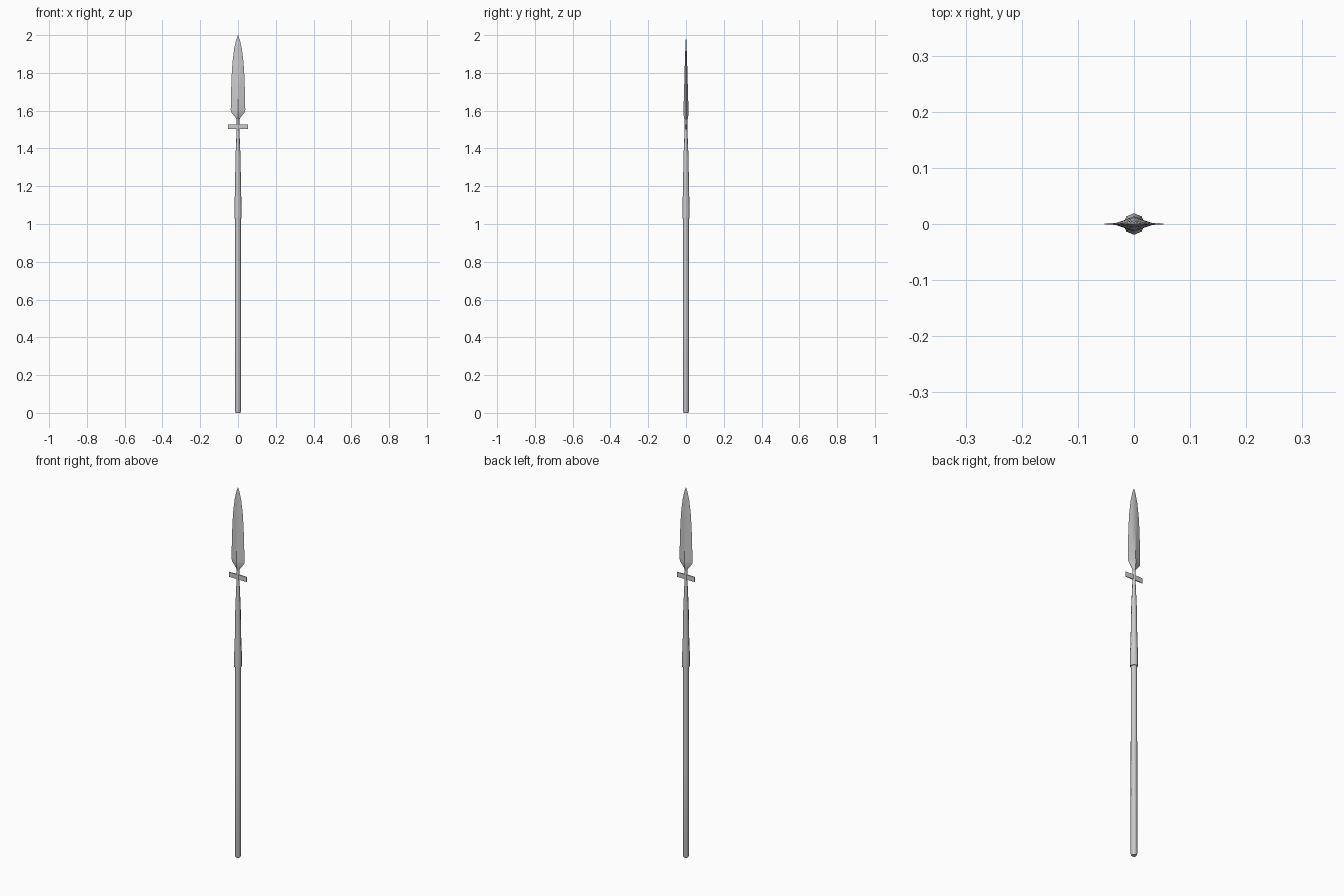
import bpy, bmesh, math

if "Cube" in bpy.data.objects:
    bpy.data.objects.remove(bpy.data.objects["Cube"])


def loft(name, rings, smooth_angle):
    """Skin a stack of equal-sized rings, capped at both ends, normals outward."""
    bm = bmesh.new()
    rows = [[bm.verts.new(p) for p in r] for r in rings]
    n = len(rings[0])
    for a, b in zip(rows, rows[1:]):
        for j in range(n):
            k = (j + 1) % n
            bm.faces.new((a[j], a[k], b[k], b[j]))
    bm.faces.new(rows[0])
    bm.faces.new(rows[-1])
    bmesh.ops.recalc_face_normals(bm, faces=bm.faces)
    mesh = bpy.data.meshes.new(name)
    bm.to_mesh(mesh)
    bm.free()
    obj = bpy.data.objects.new(name, mesh)
    bpy.context.collection.objects.link(obj)
    bpy.ops.object.select_all(action='DESELECT')
    obj.select_set(True)
    bpy.context.view_layer.objects.active = obj
    bpy.ops.object.shade_smooth_by_angle(angle=math.radians(smooth_angle))
    return obj


def ring(r, z, sides=8):
    return [(r * math.cos(2 * math.pi * k / sides), r * math.sin(2 * math.pi * k / sides), z)
            for k in range(sides)]


def blade_ring(w, t, z):
    # diamond section with a central ridge
    a, b = 0.5 * w, 0.48 * t
    return [(w, 0, z), (a, b, z), (0, t, z), (-a, b, z),
            (-w, 0, z), (-a, -b, z), (0, -t, z), (a, -b, z)]


# wooden pole with chamfered butt
loft("shaft", [ring(r, z) for r, z in
               [(0.0125, 0), (0.016, 0.012), (0.0155, 0.5), (0.015, 1.06)]], 50)

# metal socket narrowing to the neck
loft("socket", [ring(r, z) for r, z in
                [(0.0190, 1.03), (0.0192, 1.10), (0.0170, 1.15), (0.0155, 1.21),
                 (0.0135, 1.35), (0.0085, 1.47), (0.0075, 1.50), (0.0070, 1.565)]], 50)

# leaf-shaped spearhead: half width, half thickness, height
loft("blade", [blade_ring(w, t, z) for w, t, z in
               [(0.007, 0.007, 1.550), (0.012, 0.011, 1.562), (0.036, 0.0135, 1.592),
                (0.0385, 0.013, 1.603), (0.0375, 0.0115, 1.67), (0.034, 0.008, 1.78),
                (0.029, 0.006, 1.86), (0.020, 0.0035, 1.93), (0.010, 0.0015, 1.974),
                (0.0005, 0.0002, 2.0)]], 30)

# flat crossbar thinning toward its tips
loft("crossbar", [[(x, -t, 1.502), (x, t, 1.502), (x, t, 1.528), (x, -t, 1.528)]
                  for x, t in [(-0.053, 0.001), (-0.008, 0.0035),
                               (0.008, 0.0035), (0.053, 0.001)]], 30)
